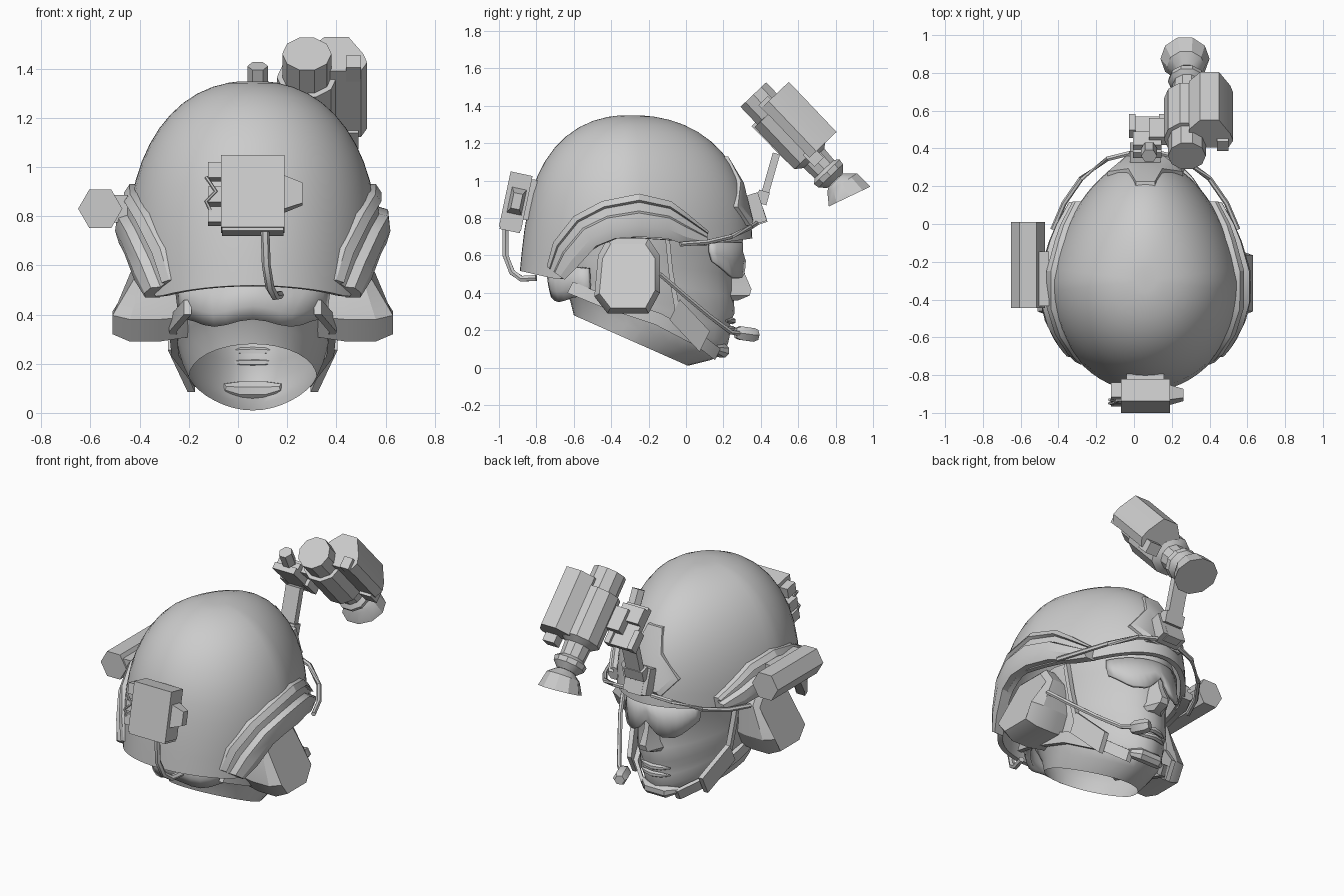
import bpy, bmesh, math
from mathutils import Vector, Matrix

if "Cube" in bpy.data.objects:
    bpy.data.objects.remove(bpy.data.objects["Cube"])

CX = 0.06
grey = bpy.data.materials.new("light_grey")
grey.diffuse_color = (0.6, 0.6, 0.6, 1)
grey.use_nodes = True
grey.node_tree.nodes["Principled BSDF"].inputs["Base Color"].default_value = grey.diffuse_color


def mesh(name, verts, faces, angle=35, solid=0):
    me = bpy.data.meshes.new(name)
    me.from_pydata([tuple(v) for v in verts], [], faces)
    bm = bmesh.new()
    bm.from_mesh(me)
    bmesh.ops.recalc_face_normals(bm, faces=bm.faces)
    bm.to_mesh(me)
    bm.free()
    me.materials.append(grey)
    ob = bpy.data.objects.new(name, me)
    bpy.context.collection.objects.link(ob)
    if solid:
        m = ob.modifiers.new("thickness", 'SOLIDIFY')
        m.thickness, m.offset = solid, -1
    bpy.ops.object.select_all(action='DESELECT')
    ob.select_set(True)
    bpy.context.view_layer.objects.active = ob
    bpy.ops.object.shade_smooth_by_angle(angle=math.radians(angle))
    return ob


def loft(name, rings, closed=True, caps=True, **kw):
    n = len(rings[0])
    faces = [(i * n + j, i * n + (j + 1) % n, (i + 1) * n + (j + 1) % n, (i + 1) * n + j)
             for i in range(len(rings) - 1) for j in range(n if closed else n - 1)]
    if caps and closed:
        faces += [tuple(range(n)), tuple(range(len(rings) * n - n, len(rings) * n))]
    return mesh(name, [v for r in rings for v in r], faces, **kw)


def sweep(name, path, radii, n=6, axes=None, **kw):
    pts = [Vector(p) for p in path]
    rings = []
    for i, p in enumerate(pts):
        t = Vector(axes[i]) if axes else pts[min(i + 1, len(pts) - 1)] - pts[max(i - 1, 0)]
        t.normalize()
        u = t.cross(Vector((1, 0, 0)) if abs(t.x) < .8 else Vector((0, 0, 1))).normalized()
        w = t.cross(u)
        r = radii[i] if isinstance(radii, (list, tuple)) else radii
        rings.append([p + r * (math.cos(a) * u + math.sin(a) * w)
                      for a in [2 * math.pi * (k + .5) / n for k in range(n)]])
    return loft(name, rings, **kw)


def box(name, c, size, rx=0, taper=1.0):
    rot = Matrix.Rotation(math.radians(rx), 3, 'X')
    rings = [[Vector(c) + rot @ Vector((sx * size[0] / 2, sy * size[1] / 2 * k, sz * size[2] / 2 * k))
              for sy, sz in ((-1, -1), (1, -1), (1, 1), (-1, 1))] for sx, k in ((-1, 1), (1, taper))]
    return loft(name, rings)


def interp(tab, v):
    for (a, p), (b, q) in zip(tab, tab[1:]):
        if v <= b:
            return p + (q - p) * max(0, (v - a) / (b - a))
    return tab[-1][1]


# helmet shell: egg-shaped plan, domed, with a rim that arches over the ears
def shrink(z):
    if z < .65:
        return 1
    return max(0, 1 - ((z - .65) / .7) ** 2.25) ** (1 / 2.25)


def side_x(y, z):
    f = shrink(z)
    v = max(-1, min(1, (y + .3) / ((.655 if y > -.3 else .56) * f)))
    return .51 * f * math.sqrt(1 - v * v) * (1 - .2 * max(0, v))


def front_y(x, z):
    f = shrink(z)
    return -.3 + .655 * f * math.sqrt(max(0, 1 - (x / (.43 * f)) ** 2))


RIM = [(-.87, .52), (-.66, .47), (-.6, .52), (-.5, .64), (-.35, .7), (-.05, .68), (.12, .66), (.35, .69)]
N = 64
rings = []
for i in range(13):
    ring = []
    for k in range(N):
        a = 2 * math.pi * k / N
        s, c = math.sin(a), math.cos(a)
        ry = .655 if c > 0 else .56
        zr = interp(RIM, -.3 + ry * c)
        z = zr + (1.348 - zr) * math.sin(i / 12 * math.pi / 2)
        f = shrink(z)
        flare = .03 * max(0, -c) * max(0, min(1, (.8 - z) / .3))
        ring.append((CX + .51 * s * f * (1 - .2 * max(0, c)), -.3 + ry * c * f - flare, z))
    rings.append(ring)
shell = loft("helmet_shell", rings, solid=.03)
me = shell.data
bm = bmesh.new()
bm.from_mesh(me)
bmesh.ops.delete(bm, geom=[f for f in bm.faces if len(f.verts) == N and f.calc_center_median().z < 1], context='FACES_ONLY')
bm.to_mesh(me)
bm.free()

# head and neck, open at the sloping neck cut: back y,z / front y,z / half width
HEAD = [(-.6, .28, .01, .01, .26), (-.62, .36, .13, .04, .285), (-.66, .43, .2, .07, .3),
        (-.68, .46, .225, .13, .315), (-.68, .48, .24, .2, .32), (-.68, .5, .235, .24, .325),
        (-.69, .52, .26, .29, .33), (-.7, .56, .255, .38, .34), (-.7, .6, .25, .5, .345),
        (-.7, .66, .29, .6, .36), (-.7, .74, .31, .71, .37)]
rings = []
for yb, zb, yf, zf, hw in HEAD:
    ring = []
    for k in range(32):
        s, c = math.sin(k * math.pi / 16), math.cos(k * math.pi / 16)
        t = (c + 1) / 2
        ring.append((CX + hw * s * (1 - .22 * max(0, c)), yb + (yf - yb) * t, zb + (zf - zb) * t))
    rings.append(ring)
loft("head", rings, caps=False)

# nose, lips, chin
loft("nose", [[(CX - w, .235, z), (CX - w * .4, y, z), (CX + w * .4, y, z), (CX + w, .235, z)]
              for z, y, w in ((.36, .28, .06), (.385, .34, .07), (.42, .35, .055), (.5, .315, .04), (.58, .3, .04))])
for z in (.205, .25):
    sweep("lip", [(CX + x, y, z) for x, y in ((-.1, .215), (-.05, .238), (0, .25), (.05, .238), (.1, .215))],
          [.005, .016, .018, .016, .005])
sweep("chin", [(CX - .12, .155, .1), (CX - .06, .195, .09), (CX + .06, .195, .09), (CX + .12, .155, .1)], [.02, .04, .04, .02], n=8)

# wraparound eye shield with a nose notch
rows = [[(CX + .29 * math.sin(a), .0 + .32 * math.cos(a) - (.015 if t else 0),
          t * .67 + (1 - t) * (.48 + (.09 * max(0, 1 - abs(a) / .3)) + .2 * max(0, abs(a) - .65)))
         for a in [math.radians(d) for d in range(-63, 64, 7)]] for t in (0, .5, 1)]
loft("eye_shield", rows, closed=False, solid=.02)

# parts on both sides
OUT = [(-.745, .54), (-.71, .67), (-.6, .81), (-.45, .89), (-.25, .93), (-.08, .89), (0, .83), (.12, .73)]
INN = [(-.65, .47), (-.58, .54), (-.48, .65), (-.38, .69), (-.25, .7), (-.1, .69), (0, .655), (.11, .65)]
PROF = [(0, -.02), (0, .03), (.15, .045), (.2, .025), (.4, .025), (.45, .06), (.75, .06), (1, .04), (1, -.02)]
CUP = [(-.47, .6), (-.42, .69), (-.2, .69), (-.14, .6), (-.14, .4), (-.2, .29), (-.42, .29), (-.49, .38)]
for s, tag in ((1, "right"), (-1, "left")):
    # grooved accessory rail hugging the shell
    rings = []
    for (yo, zo), (yi, zi) in zip(OUT, INN):
        ring = []
        for u, d in PROF:
            y, z = yo + (yi - yo) * u, zo + (zi - zo) * u
            ring.append((CX + s * (side_x(y, z) + d), y, z))
        rings.append(ring)
    loft("rail_" + tag, rings, angle=25)
    # ear cup, bulging at the bottom
    rings = []
    for d, k, bulge in ((.25, .9, 0), (.37, 1, .01), (.43, 1, .07), (.46, .85, .11)):
        rings.append([(CX + s * (d + bulge * max(0, min(1, (.6 - z) / .2))),
                       -.31 + (y + .31) * k, .49 + (z - .49) * k) for y, z in CUP])
    loft("ear_cup_" + tag, rings, angle=25)
    # brow cord running from the mount plate to the rail
    sweep("brow_cord_" + tag, [(CX + s * x, y, z) for x, y, z in
          ((.08, .375, .77), (.2, .345, .75), (.34, .24, .7), (.43, .11, .67), (.49, -.03, .66))], .014)

    # jaw strap and pad
    def flat(name, pts, w):
        loft(name, [[(CX + s * (x + o), y + q * .5 * w, z + q * w) for o, q in ((0, -1), (.03, -1), (.03, 1), (0, 1))]
                    for x, y, z in pts])
    flat("jaw_strap_" + tag, [(.25, -.62, .43), (.31, -.45, .36), (.3, -.15, .26), (.21, .08, .14), (.1, .17, .07)], .03)
    flat("jaw_pad_" + tag, [(.315, -.06, .31), (.235, .1, .14)], .055)
    flat("cheek_strap_" + tag, [(.345, -.1, .7), (.325, -.08, .5), (.31, -.05, .33)], .02)

# nape pad under the rear rim
rings = []
for z, k in ((.365, .92), (.42, .96), (.52, 1)):
    arc = [math.radians(d) for d in range(-70, 71, 10)]
    rings.append([(CX + .34 * k * math.sin(a), -.41 - .34 * k * math.cos(a), z + .015 * math.cos(6 * a)) for a in arc])
loft("nape_pad", rings, closed=False, solid=.03)

# microphone boom
sweep("mic_boom", [(.53, -.14, .5), (.46, 0, .38), (.38, .12, .28), (.3, .24, .19), (.24, .3, .18)], .014)
sweep("microphone", [(.24, .265, .185), (.23, .29, .185), (.21, .36, .175), (.2, .38, .175)], [.03, .042, .042, .03])

# side lamp on the left rail
sweep("side_lamp", [(-.56, -.445, .83), (-.56, .01, .83)], [.09, .09], n=6)
box("lamp_bracket", (-.49, -.29, .83), (.08, .29, .11))

# rear battery pack with its clips and cable
box("battery_pack", (.06, -.91, .89), (.26, .12, .3), -12)
box("battery_cap", (.06, -.94, .745), (.25, .11, .03), -12)
box("battery_foot", (.06, -.85, .9), (.2, .08, .22), -8)
box("battery_side_block", (.225, -.905, .89), (.075, .08, .14), -12, .6)
for z in (.8, .88, .98):
    box("battery_clip", (-.095, -.9 - (.9 - z) * .2, z), (.055, .08, .065), -12)
sweep("battery_clip_wire", [(-.1, -.95, .8), (-.13, -.95, .86), (-.09, -.94, .9), (-.13, -.93, .96)], .008)
sweep("battery_cable", [(.11, -.965, .74), (.115, -.965, .6), (.13, -.93, .51), (.15, -.88, .475), (.17, -.8, .48)], .018)

# front mount plate following the shell
PLATE = [(-.05, 1.13), (.05, 1.13), (.09, 1.0), (.2, .86), (.12, .76), (-.12, .76), (-.2, .86), (-.09, 1.0)]
loft("mount_plate", [[(CX + x * k, front_y(x, z) + d, .93 + (z - .93) * k) for x, z in PLATE]
                     for d, k in ((-.04, 1), (.02, 1), (.035, .85))])
box("mount_socket", (CX, .37, .85), (.16, .08, .16), 18)
box("mount_latch", (CX, .4, .81), (.1, .05, .08), 18)

# flip-up arm and sliding head
box("mount_arm", (CX, .445, 1.01), (.1, .04, .28), -16)
box("arm_hinge", (CX, .41, .91), (.13, .06, .07), -16)
box("slide_rail", (CX + .01, .46, 1.21), (.15, .27, .04), -45)
for x in (-.01, .15):
    box("slide_fork", (x, .52, 1.16), (.035, .12, .06), -45)
box("slide_block", (CX + .01, .43, 1.27), (.15, .1, .07), -45)
sweep("slide_knob", [(.08, .4, 1.33), (.08, .36, 1.41)], .042)
box("tube_bridge", (.16, .49, 1.25), (.16, .14, .06), -45)

# night-vision tube with flared eyecup
AX = Vector((0, .69, -.725)).normalized()
UP = Vector((0, .725, .69)).normalized()
P0 = Vector((.28, .36, 1.46))
ST = [(0, .1), (.13, .1), (.131, .122), (.44, .122), (.47, .08), (.55, .075), (.57, .1), (.6, .095), (.635, .06)]
sweep("vision_tube", [P0 + AX * s for s, r in ST], [r for s, r in ST], n=10, axes=[AX] * len(ST), angle=30)
cup = [((.28, .8, 1.0), AX, .06), ((.275, .835, .985), (0, .55, -.8), .1), ((.27, .875, .915), (0, .43, -.9), .13)]
sweep("eyecup", [c[0] for c in cup], [c[2] for c in cup], n=10, axes=[c[1] for c in cup], angle=30)

# housing beside the tube, outer face leaning outward at the bottom
SEC = [(.29, -.1), (.5, -.1), (.525, -.05), (.51, .0), (.45, .1), (.35, .1), (.29, .03)]
HC = Vector((0, .605, 1.325))
loft("vision_housing", [[HC + Vector((x, 0, 0)) + AX * t + UP * h for x, h in SEC] for t in (-.185, .185)], angle=20)
box("housing_knob", (.47, .44, 1.4), (.06, .08, .07), -45)
box("housing_switch", (.45, .68, 1.13), (.08, .09, .07), -45)
